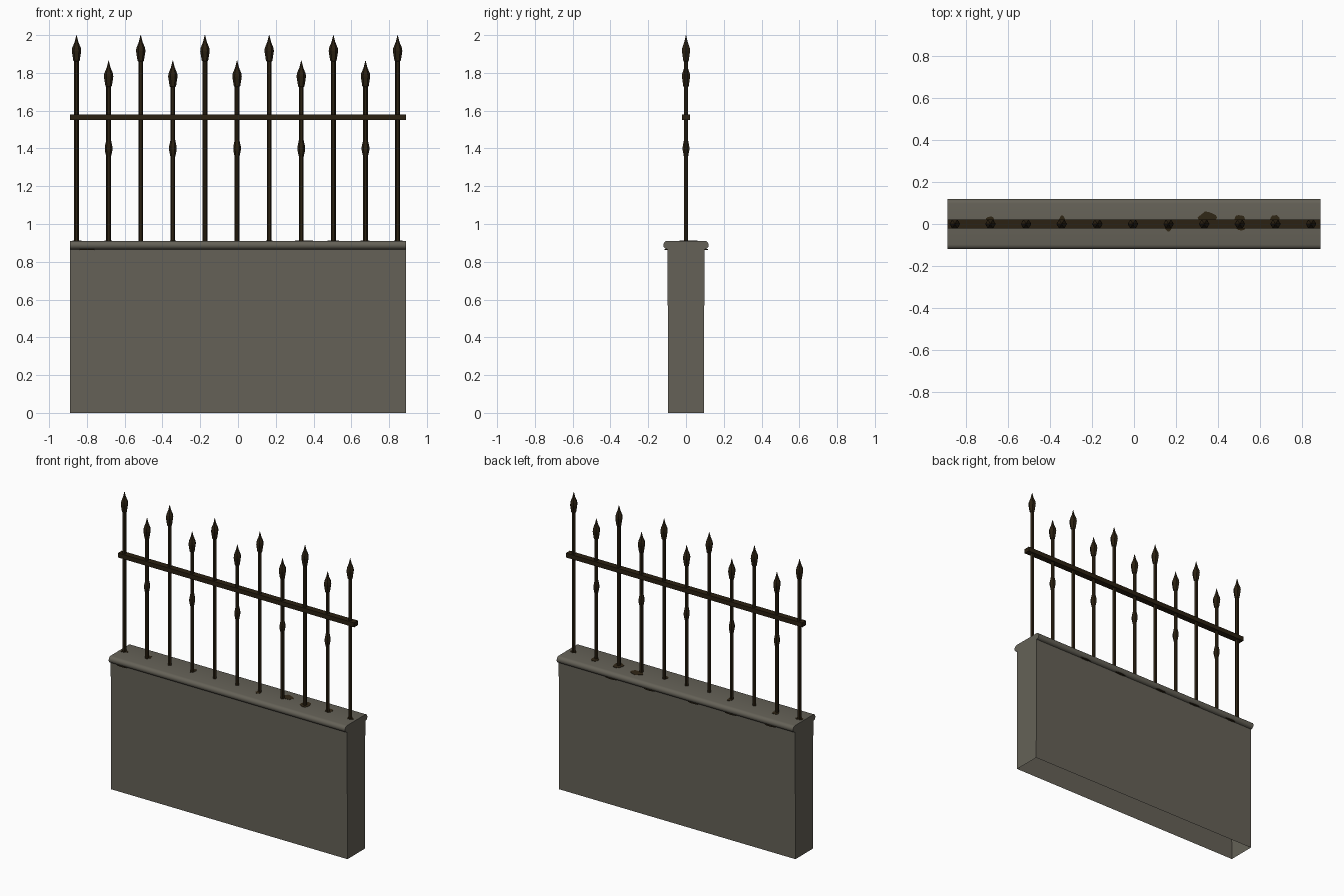
import bpy, bmesh, math, random

if "Cube" in bpy.data.objects:
    bpy.data.objects.remove(bpy.data.objects["Cube"])

random.seed(4)


def material(name, rgb):
    m = bpy.data.materials.new(name)
    m.diffuse_color = (*rgb, 1)
    m.use_nodes = True
    m.node_tree.nodes["Principled BSDF"].inputs["Base Color"].default_value = m.diffuse_color
    return m


STONE = material("grey_stone", (0.130, 0.121, 0.096))
IRON = material("dark_iron", (0.024, 0.015, 0.006))
RUST = material("rust_stain", (0.030, 0.020, 0.008))


def finish(name, bm, mat, angle=None):
    bmesh.ops.recalc_face_normals(bm, faces=bm.faces[:])
    me = bpy.data.meshes.new(name)
    bm.to_mesh(me)
    bm.free()
    me.materials.append(mat)
    ob = bpy.data.objects.new(name, me)
    bpy.context.collection.objects.link(ob)
    if angle:
        bpy.ops.object.select_all(action='DESELECT')
        ob.select_set(True)
        bpy.context.view_layer.objects.active = ob
        bpy.ops.object.shade_smooth_by_angle(angle=math.radians(angle))
    return ob


def extrude_x(bm, profile, x0, x1):
    """Closed y-z profile swept along x, with end caps."""
    a = [bm.verts.new((x0, y, z)) for y, z in profile]
    b = [bm.verts.new((x1, y, z)) for y, z in profile]
    n = len(profile)
    sides = [bm.faces.new((a[i], a[(i + 1) % n], b[(i + 1) % n], b[i])) for i in range(n)]
    bm.faces.new(a)
    bm.faces.new(b)
    return sides


def lathe(bm, x, profile, sides=6):
    """Vertical hexagonal turning through (radius, z) points, closed at both ends."""
    rings = [[bm.verts.new((x + r * math.cos(math.tau * k / sides),
                            r * math.sin(math.tau * k / sides), z))
              for k in range(sides)] for r, z in profile]
    for lo, hi in zip(rings, rings[1:]):
        for k in range(sides):
            j = (k + 1) % sides
            bm.faces.new((lo[k], lo[j], hi[j], hi[k]))
    bm.faces.new(rings[0])
    bm.faces.new(rings[-1])


# Wall: slightly tapered slab with an open underside
bm = bmesh.new()
sides = extrude_x(bm, [(-0.094, 0), (0.094, 0), (0.098, 0.868), (-0.098, 0.868)], -0.89, 0.89)
wall = finish("wall", bm, STONE)
bm = bmesh.new()
bm.from_mesh(wall.data)
bottom = [f for f in bm.faces if f.calc_center_median().z < 0.01]
bmesh.ops.delete(bm, geom=bottom, context='FACES_ONLY')
bm.to_mesh(wall.data)
bm.free()

# Coping: bullnosed cap
right = [(0.098 + 0.022 * math.cos(t), 0.8885 + 0.0225 * math.sin(t))
         for t in (math.radians(-90 + 22.5 * i) for i in range(9))]
bm = bmesh.new()
extrude_x(bm, right + [(-y, z) for y, z in reversed(right)], -0.89, 0.89)
finish("coping", bm, STONE, 35)

# Rail
bm = bmesh.new()
extrude_x(bm, [(-0.021, 1.55), (0.021, 1.55), (0.021, 1.58), (-0.021, 1.58)], -0.89, 0.89)
finish("rail", bm, IRON)

# Uprights: alternating tall and short, spear tips, short ones with a knot
R = 0.0125
xs = [-0.855 + 0.17 * i for i in range(11)]
for i, x in enumerate(xs):
    top = 2.0 if i % 2 == 0 else 1.865
    profile = [(R, 0.895)]
    if i % 2:
        profile += [(R, 1.355), (0.020, 1.39), (0.020, 1.41), (R, 1.445)]
    profile += [(R, top - 0.14), (0.017, top - 0.135), (0.025, top - 0.085),
                (0.023, top - 0.068), (0.010, top - 0.036), (0.001, top)]
    bm = bmesh.new()
    lathe(bm, x, profile)
    finish(f"upright_{i + 1}", bm, IRON)


# Rust stains: thin irregular plates round the feet and under the coping
def stain(name, x, y, z, rx, ry):
    bm = bmesh.new()
    outline = []
    for k in range(14):
        s = random.uniform(0.8, 1.1)
        t = math.tau * k / 14
        outline.append((x + rx * s * math.cos(t), y + ry * s * math.sin(t)))
    lo = [bm.verts.new((px, py, z)) for px, py in outline]
    f = bm.faces.new(lo)
    up = bmesh.ops.extrude_face_region(bm, geom=[f])
    for v in up["geom"]:
        if isinstance(v, bmesh.types.BMVert):
            v.co.z += 0.003
    finish(name, bm, RUST)


feet = {1: (0.015, 0.022, 0.025), 3: (0.012, 0.016, 0.028), 6: (-0.012, 0.018, 0.022),
        7: (0.030, 0.048, 0.030), 8: (0.005, 0.032, 0.042), 9: (0.018, 0.024, 0.028),
        0: (0.0, 0.026, 0.018), 10: (0.0, 0.024, 0.018)}
for i, (y, rx, ry) in feet.items():
    stain(f"foot_stain_{i + 1}", xs[i] + (0.015 if i == 7 else 0), y, 0.910, rx, ry)
for i, (x, y) in enumerate([(-0.8, -0.106), (0.49, 0.106), (0.2, 0.106),
                            (-0.13, 0.106), (-0.41, 0.106), (-0.71, 0.106)]):
    stain(f"coping_stain_{i + 1}", x, y, 0.8635, 0.04, 0.009)
